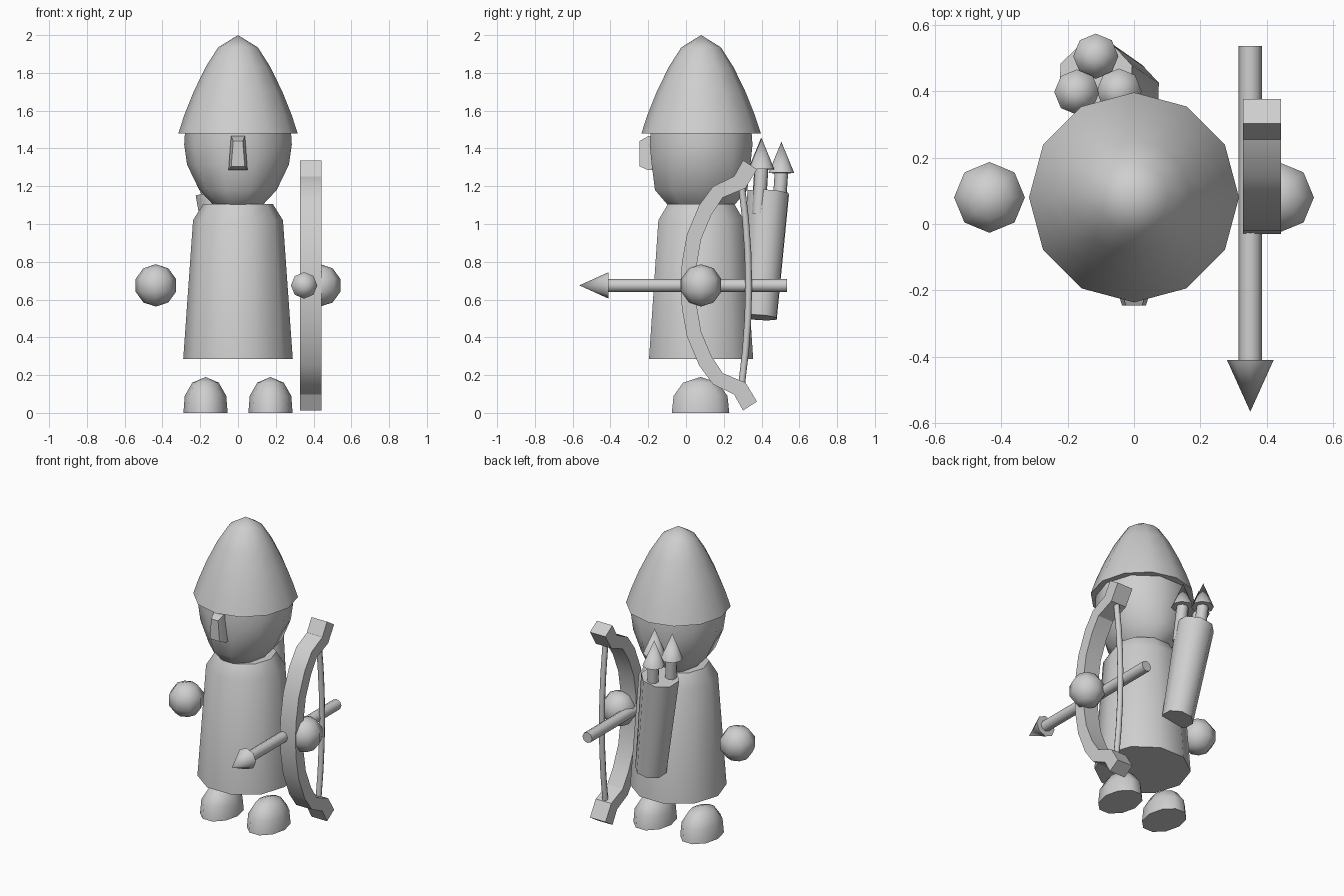
import bpy, bmesh, math
from mathutils import Vector, Matrix

if "Cube" in bpy.data.objects:
    bpy.data.objects.remove(bpy.data.objects["Cube"])

grey = bpy.data.materials.new("light_grey")
grey.diffuse_color = (0.62, 0.62, 0.62, 1)
grey.use_nodes = True
grey.node_tree.nodes["Principled BSDF"].inputs["Base Color"].default_value = grey.diffuse_color


def finish(name, bm, smooth=50):
    """Turn a bmesh into a named object with sharp-angle shading."""
    bmesh.ops.recalc_face_normals(bm, faces=bm.faces)
    me = bpy.data.meshes.new(name)
    bm.to_mesh(me)
    bm.free()
    me.materials.append(grey)
    ob = bpy.data.objects.new(name, me)
    bpy.context.collection.objects.link(ob)
    bpy.ops.object.select_all(action='DESELECT')
    ob.select_set(True)
    bpy.context.view_layer.objects.active = ob
    bpy.ops.object.shade_smooth_by_angle(angle=math.radians(smooth))
    return ob


def lathe(name, rings, sides, matrix, smooth=50):
    """Loft elliptical rings (height, rx, ry) along local z; zero radius makes a tip."""
    bm = bmesh.new()
    loops = []
    for z, rx, ry in rings:
        if rx == 0:
            loops.append([bm.verts.new(matrix @ Vector((0, 0, z)))] * sides)
        else:
            turn = [2 * math.pi * i / sides for i in range(sides)]
            loops.append([bm.verts.new(matrix @ Vector((rx * math.cos(a), ry * math.sin(a), z)))
                          for a in turn])
    for lo, hi in zip(loops, loops[1:]):
        for i in range(sides):
            j = (i + 1) % sides
            bm.faces.new(list(dict.fromkeys((lo[i], lo[j], hi[j], hi[i]))))
    for end in (loops[0], loops[-1]):
        if end[0] is not end[1]:
            bm.faces.new(end)
    return finish(name, bm, smooth)


def at(x, y, z):
    return Matrix.Translation((x, y, z))


def along(start, end):
    """Frame at start whose z axis points at end."""
    d = Vector(end) - Vector(start)
    return at(*start) @ d.to_track_quat('Z', 'Y').to_matrix().to_4x4()


def round_rings(pairs):
    return [(z, r, r) for z, r in pairs]


# Hat, head and robe share one upright axis
axis = at(0, 0.08, 0)
lathe("hat", round_rings([(1.48, .316), (1.575, .285), (1.70, .235), (1.83, .172),
                          (1.935, .105), (2.0, 0)]), 12, axis)
lathe("head", [(1.05, .06, .10), (1.10, .13, .185), (1.18, .205, .257), (1.315, .27, .275),
               (1.42, .285, .286), (1.5, .28, .28)], 10, axis)
lathe("robe", round_rings([(.285, .29), (1.02, .238), (1.105, .185)]), 10, axis)

# Nose: wedge tapering upward and forward
bm = bmesh.new()
back = [(-.05, -.15, 1.285), (.05, -.15, 1.285), (.037, -.15, 1.465), (-.037, -.15, 1.465)]
base = [(x, -.2, z) for x, _, z in back]
front = [(-.036, -.245, 1.305), (.036, -.245, 1.305), (.025, -.245, 1.44), (-.025, -.245, 1.44)]
rings = [[bm.verts.new(p) for p in ring] for ring in (back, base, front)]
for a, b in zip(rings, rings[1:]):
    for i in range(4):
        bm.faces.new((a[i], a[(i + 1) % 4], b[(i + 1) % 4], b[i]))
bm.faces.new(rings[0])
bm.faces.new(rings[-1])
finish("nose", bm, 30)

# Hands and feet on both sides
for side, s in (("left", 1), ("right", -1)):
    bm = bmesh.new()
    bmesh.ops.create_uvsphere(bm, u_segments=8, v_segments=5, radius=.112,
                              matrix=at(s * .435, .08, .675))
    finish(side + "_hand", bm, 60)
    lathe(side + "_foot", [(0, .117, .16), (.09, .11, .15), (.16, .07, .097), (.19, 0, 0)],
          10, at(s * .172, .077, 0))

# Bow: upper half of the limb outline, mirrored about the grip height and extruded
GRIP = .675
outer = [(.302, 1.337), (.254, 1.252), (.143, 1.199), (.07, 1.10), (.005, .945), (-.021, .80)]
inner = [(.376, 1.29), (.315, 1.19), (.195, 1.14), (.135, 1.05), (.08, .92), (.058, .79)]


def mirrored(half, middle):
    return half + [(middle, GRIP)] + [(y, 2 * GRIP - z) for y, z in reversed(half)]


bm = bmesh.new()
rows = [[bm.verts.new((x, *p)) for p in pts]
        for pts in (mirrored(outer, -.03), mirrored(inner, .05)) for x in (.328, .442)]
o0, o1, i0, i1 = rows
strip = [o0, o1, i1, i0]
for a, b in zip(strip, strip[1:] + strip[:1]):
    for k in range(len(a) - 1):
        bm.faces.new((a[k], a[k + 1], b[k + 1], b[k]))
for k in (0, -1):
    bm.faces.new([r[k] for r in strip])
finish("bow_limb", bm, 32)

# Bow string: gently bent rod
bm = bmesh.new()
loops = []
for k in range(7):
    t = k / 3 - 1
    y, z = .332 - .037 * t * t, GRIP + .52 * t
    loops.append([bm.verts.new((.385 + .018 * math.cos(a), y + .018 * math.sin(a), z))
                  for a in (2 * math.pi * i / 8 for i in range(8))])
for a, b in zip(loops, loops[1:]):
    for i in range(8):
        bm.faces.new((a[i], a[(i + 1) % 8], b[(i + 1) % 8], b[i]))
bm.faces.new(loops[0])
bm.faces.new(loops[-1])
finish("bow_string", bm)


def arrow(name, start, neck, tip, shaft_r, head_r):
    length = (Vector(tip) - Vector(neck)).length
    lathe(name + "_shaft", round_rings([(0, shaft_r), ((Vector(neck) - Vector(start)).length,
                                                       shaft_r)]), 8, along(start, neck))
    lathe(name + "_head", round_rings([(0, head_r), (length, 0)]), 8, along(neck, tip))


# Arrow held on the bow
arrow("held_arrow", (.35, .535, GRIP), (.35, -.41, GRIP), (.35, -.565, GRIP), .035, .07)

# Quiver on the back, leaning, with three spare arrows
bottom, top = Vector((-.015, .39, .505)), Vector((-.115, .435, 1.165))
lathe("quiver", round_rings([(0, .097), ((top - bottom).length, .118)]), 8, along(bottom, top))
for n, (x, y, z) in enumerate([(-.115, .505, 1.435), (-.172, .397, 1.455), (-.045, .40, 1.455)]):
    arrow("spare_arrow_%d" % (n + 1), (x + .02, y - .015, 1.05), (x, y, z - .165),
          (x - .005, y, z), .036, .068)
